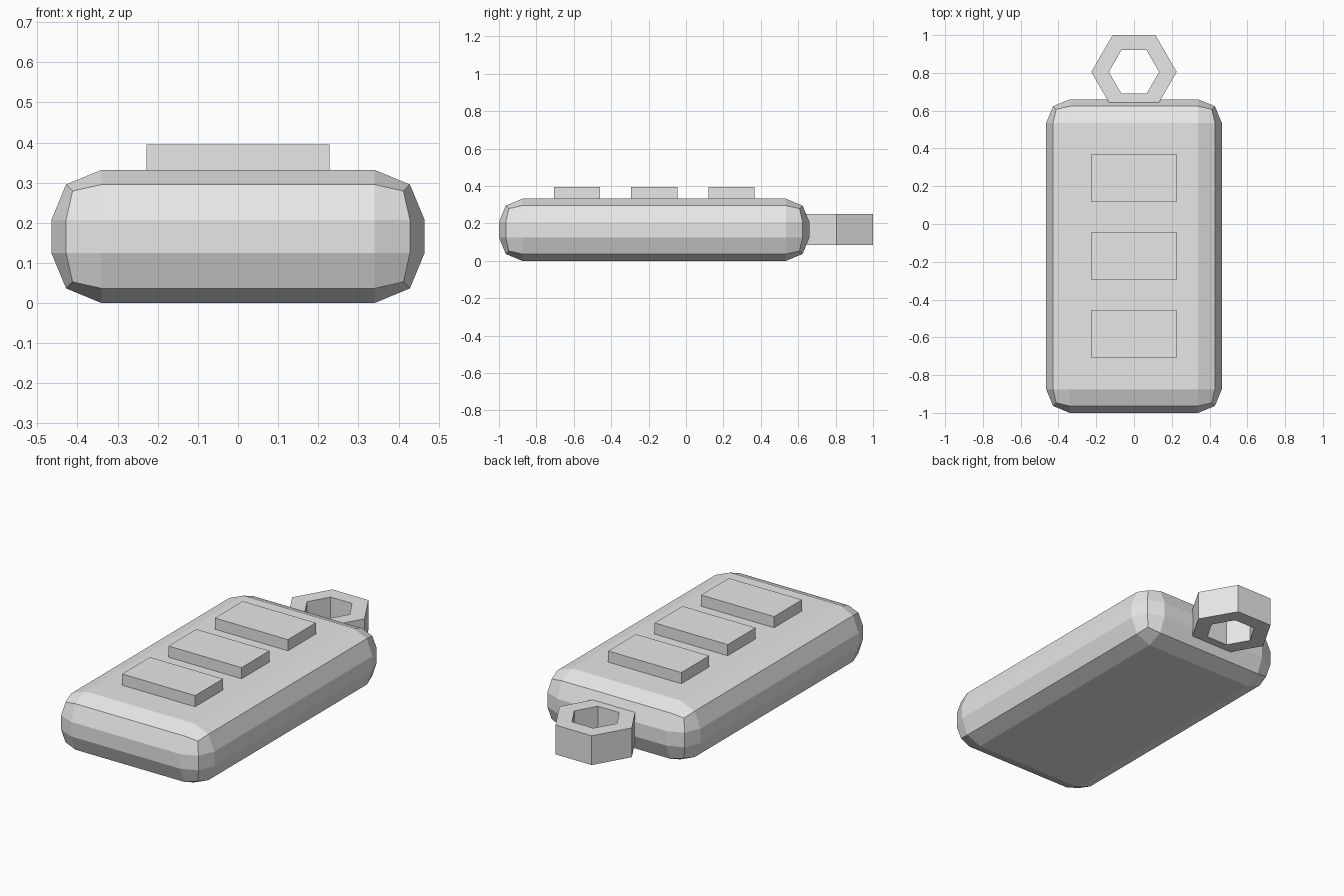
import bpy
import bmesh
import math
from mathutils import Matrix, Vector

default = bpy.data.objects.get("Cube")
if default:
    bpy.data.objects.remove(default, do_unlink=True)

grey = bpy.data.materials.new("light_grey")
grey.use_nodes = True
grey.diffuse_color = (0.8, 0.8, 0.8, 1)
grey.node_tree.nodes["Principled BSDF"].inputs["Base Color"].default_value = (0.8, 0.8, 0.8, 1)


def finish(name, bm):
    bmesh.ops.recalc_face_normals(bm, faces=bm.faces)
    mesh = bpy.data.meshes.new(name)
    bm.to_mesh(mesh)
    bm.free()
    mesh.materials.append(grey)
    obj = bpy.data.objects.new(name, mesh)
    bpy.context.collection.objects.link(obj)
    return obj


def box(name, low, high, bevel=0):
    low, high = Vector(low), Vector(high)
    bm = bmesh.new()
    matrix = Matrix.Translation((low + high) / 2) @ Matrix.Diagonal((*(high - low), 1))
    bmesh.ops.create_cube(bm, size=1, matrix=matrix)
    if bevel:
        bmesh.ops.bevel(bm, geom=bm.edges[:], offset=bevel, segments=2,
                        profile=0.5, affect='EDGES')
    return finish(name, bm)


def hex_ring(name, center_y, outer, inner, z0, z1):
    # Rectangular cross-section swept round six corners
    section = [(outer, z0), (outer, z1), (inner, z1), (inner, z0)]
    bm = bmesh.new()
    loops = []
    for i in range(6):
        a = math.radians(60 * i)
        loops.append([bm.verts.new((r * math.cos(a), center_y + r * math.sin(a), z))
                      for r, z in section])
    for i, a in enumerate(loops):
        b = loops[(i + 1) % 6]
        for j in range(4):
            k = (j + 1) % 4
            bm.faces.new((a[j], b[j], b[k], a[k]))
    return finish(name, bm)


# Rounded case
box("case", (-0.465, -1, 0), (0.465, 0.66, 0.332), bevel=0.125)

# Row of three raised buttons
for i, label in enumerate(("front", "middle", "back")):
    y = -0.583 + 0.413 * i
    box(label + "_button", (-0.228, y - 0.124, 0.27), (0.228, y + 0.124, 0.395))

# Key ring loop at the back
hex_ring("ring_loop", 0.805, 0.226, 0.133, 0.085, 0.25)
